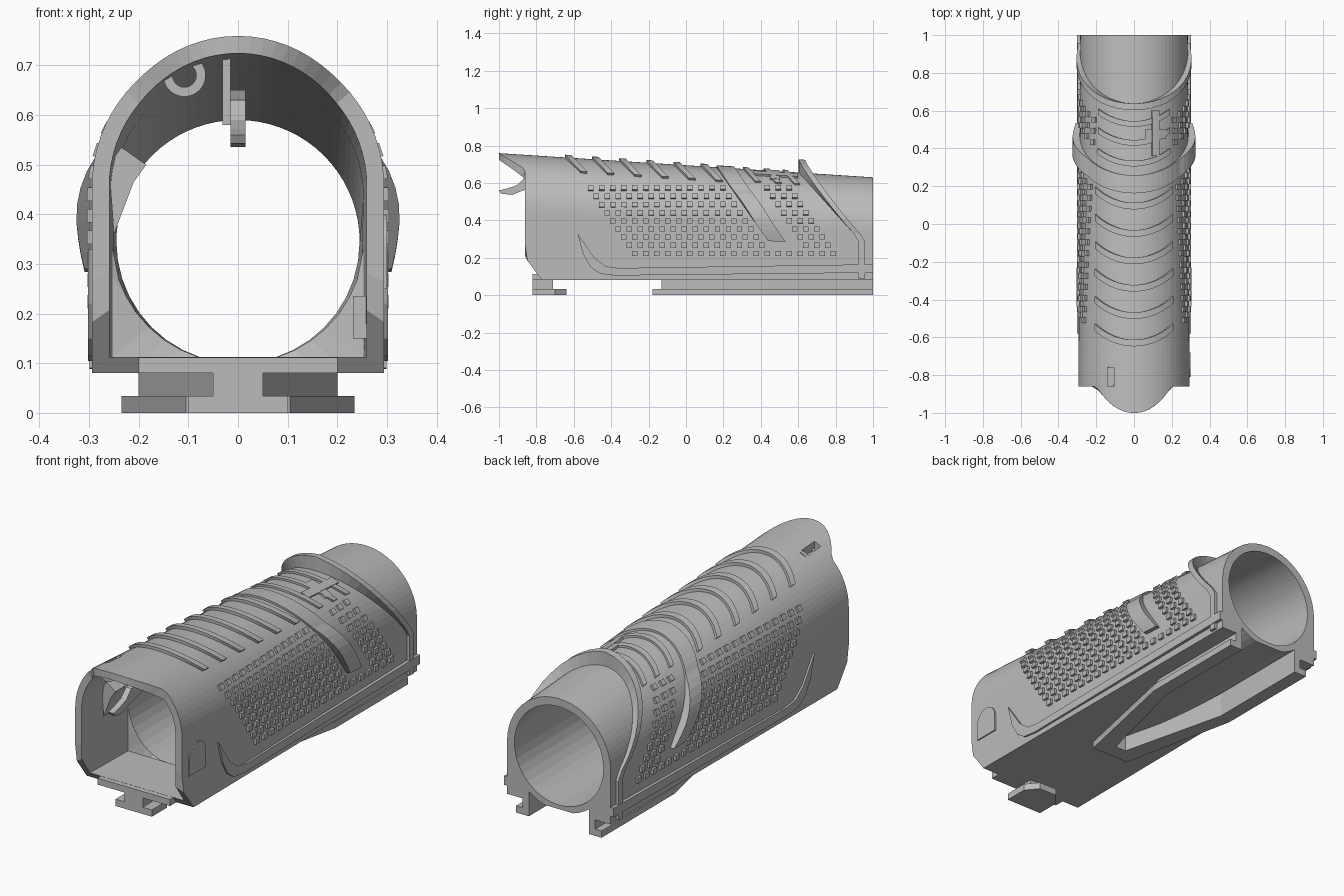
import bpy, bmesh, math
from mathutils import Matrix, Vector

if "Cube" in bpy.data.objects:
    bpy.data.objects.remove(bpy.data.objects["Cube"], do_unlink=True)

grey = bpy.data.materials.new("plain grey")
grey.use_nodes = True
grey.diffuse_color = (0.5, 0.5, 0.5, 1)
grey.node_tree.nodes["Principled BSDF"].inputs["Base Color"].default_value = (0.5, 0.5, 0.5, 1)
ARCH, LOW = 36, 20


def finish(name, bm):
    bmesh.ops.recalc_face_normals(bm, faces=bm.faces)
    me = bpy.data.meshes.new(name)
    bm.to_mesh(me)
    bm.free()
    ob = bpy.data.objects.new(name, me)
    me.materials.append(grey)
    bpy.context.collection.objects.link(ob)
    return ob


def loft(bm, rings, closed=False):
    """Skin a list of equal point loops, capping the ends unless closed."""
    loops = [[bm.verts.new(p) for p in r] for r in rings]
    n = len(loops[0])
    pairs = list(zip(loops, loops[1:])) + ([(loops[-1], loops[0])] if closed else [])
    for a, b in pairs:
        for i in range(n):
            j = (i + 1) % n
            bm.faces.new((a[i], a[j], b[j], b[i]))
    if not closed:
        bm.faces.new(loops[0])
        bm.faces.new(loops[-1])


def prism(name, pts, lo, hi, axis):
    """Extrude a flat outline along x, y or z."""
    put = {"x": lambda p, d: (d, p[0], p[1]),
           "y": lambda p, d: (p[0], d, p[1]),
           "z": lambda p, d: (p[0], p[1], d)}[axis]
    bm = bmesh.new()
    loft(bm, [[put(p, d) for p in pts] for d in (lo, hi)])
    return finish(name, bm)


def box(name, x0, x1, y0, y1, z0, z1):
    return prism(name, [(x0, y0), (x1, y0), (x1, y1), (x0, y1)], z0, z1, "z")


def circle(x, z, r, n):
    return [(x + r * math.cos(2 * math.pi * i / n), z + r * math.sin(2 * math.pi * i / n)) for i in range(n)]


def both_sides(half):
    """Complete an outline given for +x only."""
    return half + [(-x, y) for x, y in reversed(half)]


def cut(target, cutter):
    mod = target.modifiers.new("cut", "BOOLEAN")
    mod.object, mod.solver = cutter, "EXACT"
    bpy.context.view_layer.objects.active = target
    bpy.ops.object.modifier_apply(modifier=mod.name)


def radius(y):
    return 0.29 - 0.005 * y


def centre(y):
    return 0.405 - 0.06 * y


def skin(s, y, h):
    """Point on the outer skin at arch angle s from the top, raised by h."""
    r, c = radius(y) + h, centre(y)
    if abs(s) <= math.pi / 2:
        return Vector((r * math.sin(s), y, c + r * math.cos(s)))
    return Vector((math.copysign(r, s), y, c - radius(y) * (abs(s) - math.pi / 2)))


# Shell: arched outside, arched front cavity that narrows to a round bore
def section(y, wall, floor, bore=False, front=False):
    r = radius(y) - wall
    pts = []
    for i in range(ARCH + LOW):
        low = i > ARCH
        if not low:
            a = math.pi * i / ARCH
            u, v = r * math.cos(a), r * math.sin(a)
        else:
            a = math.pi * (i - ARCH) / LOW
            k = 1 if bore else 1 / max(abs(math.cos(a)), math.sin(a))
            u, v = -r * math.cos(a) * k, -math.sin(a) * k
        yy = y
        z = centre(y) + v
        if low:
            z = 0.345 + v * 0.245 if bore else centre(y) + v * (centre(y) - floor)
        if front:
            if z > 0.6 and abs(u) < 0.2:
                yy = y - 0.14 * (1 - (abs(u) / 0.2) ** 2.2)
                z = centre(yy) + v
            yy += 0.75 * max(0, 0.2 - z)
        pts.append((u, yy, z))
    return pts


bm = bmesh.new()
loft(bm, [section(-0.86, 0, 0.08, front=True), section(1, 0, 0.08),
          section(1, 0.04, 0.1, bore=True), section(-0.5, 0.04, 0.1, bore=True),
          section(-0.505, 0.04, 0.113), section(-0.86, 0.035, 0.113, front=True)], closed=True)
shell = finish("shell", bm)

# Pin housing under the nose, opened with the shell by a slot from above
bm, rings = bmesh.new(), []
for r, y in ((0.043, -0.875), (0.043, -0.74), (0.024, -0.74), (0.024, -0.875)):
    rings.append([(x, y, z) for x, z in circle(-0.108, 0.68, r, 24)])
loft(bm, rings, closed=True)
housing = finish("pin_housing", bm)
slot = box("slot_cutter", -0.14, -0.105, -0.86, -0.76, 0.69, 0.85)
cut(shell, slot)
cut(housing, slot)

# Pocket under the rear that bares the round tube
inner = [(0.03, -0.1), (0.165, 0.45), (0.165, 1.05)]
pocket = prism("pocket_cutter", both_sides(inner), 0.02, 0.22, "z")
tube = prism("tube_cutter", circle(0, 0.345, 0.277, 48), -0.5, 1.2, "y")
cut(pocket, tube)
cut(shell, pocket)
for helper in (slot, pocket, tube):
    bpy.data.objects.remove(helper, do_unlink=True)


# Raised bands wrapped over the arch
def band(name, y0, slope, reach, width, height, ymax=2):
    bm, rings, n = bmesh.new(), [], 36
    for i in range(n + 1):
        s = reach * (2 * i / n - 1)
        y = y0
        for _ in range(3):
            drop = 0.695 - 0.065 * y0 - skin(s, y, 0).z
            y = min(y0 + slope * drop, ymax)
        a, b, h = y - width / 2, y + width / 2, height(abs(s) / reach)
        rings.append([skin(s, a, -0.01), skin(s, a, h), skin(s, b, h), skin(s, b, -0.01)])
    loft(bm, rings)
    return finish(name, bm)


def bulge(t):
    """Low over the top, swelling at the sides and fading at the ends."""
    return 0.01 + 0.028 * math.sin(math.pi * max(0, t - 0.5) / 0.58)


for k in range(6):
    band("top_rib", -0.63 + 0.145 * k, 1.0, 0.75, 0.035, lambda t: 0.014)
for y in (0.32, 0.43, 0.53):
    band("rear_rib", y, 0.9, 0.7, 0.03, lambda t: 0.01)
band("middle_band", 0.21, 0.7, 1.88, 0.095, bulge)
band("rear_collar", 0.62, 0.9, 2.48, 0.035, lambda t: 0.014 + 0.056 * max(0, 1 - t * 1.5), 0.94)

# Grip studs in slanted rows on both sides
bm = bmesh.new()
for row in range(9):
    z = 0.57 - 0.0433 * row
    mid = 0.2 + 0.7 * (0.7 - z)
    y = -0.51 + 0.68 * (0.57 - z)
    while y < 0.585 + 0.7 * (0.57 - z):
        if abs(y - mid) > 0.09 or z < 0.24:
            lift = (z - centre(y)) / radius(y)
            s = math.pi / 2 - (math.asin(lift) if lift > 0 else lift)
            for side in (1, -1):
                p = skin(s * side, y, 0.003)
                tilt = Matrix.Rotation(side * (min(s, math.pi / 2) - math.pi / 2), 4, "Y")
                bmesh.ops.create_cube(bm, size=1, matrix=Matrix.Translation(p) @ tilt
                                      @ Matrix.Diagonal((0.018, 0.029, 0.027, 1)))
        y += 0.059
finish("grip_studs", bm)

# Swept ledge low on each side
ledge = [(-0.58, 0.33), (-0.55, 0.22), (-0.51, 0.15), (-0.46, 0.115), (-0.38, 0.105), (1, 0.12),
         (1, 0.165), (-0.36, 0.145), (-0.43, 0.155), (-0.49, 0.2)]
for side, label in ((1, "left"), (-1, "right")):
    prism(label + "_ledge", ledge, side * 0.275, side * 0.302, "x")

# Rails under the rear, meeting in a blunt tip around the open pocket
back = [(0.165, 1), (0.165, 0.45), (0.03, -0.1)]
prism("rail_flange", both_sides([(0.105, -0.18), (0.235, 0.43), (0.235, 1)] + back), 0, 0.034, "z")
prism("rail_web", both_sides([(0.05, -0.13), (0.2, 0.43), (0.2, 1)] + back), 0.034, 0.085, "z")

# Front foot
box("foot_block", -0.2, 0.2, -0.82, -0.74, 0.08, 0.112)
box("foot_stem", -0.05, 0.05, -0.82, -0.71, 0.03, 0.1)
prism("foot_flange", both_sides([(0.1, -0.82), (0.1, -0.7), (0.05, -0.64)]), 0, 0.034, "z")

# Button on the left wall
arc = circle(-0.745, 0.335, 0.065, 20)[:11]
prism("side_button", arc + [(-0.81, 0.25), (-0.68, 0.25)], 0.285, 0.3, "x")

# Tongue and hanging plate inside the nose
prism("tongue", [(-1, 0.56), (-0.95, 0.572), (-0.9, 0.59), (-0.86, 0.63), (-0.7, 0.65), (-0.7, 0.6),
                 (-0.87, 0.56), (-0.93, 0.536), (-0.99, 0.543)], -0.015, 0.015, "x")
box("hanging_plate", -0.031, -0.015, -0.85, -0.66, 0.58, 0.715)

# Inner wedge and latch block
prism("inner_wedge", [(-0.26, 0.5), (-0.235, 0.535), (-0.185, 0.5), (-0.21, 0.465), (-0.25, 0.36)],
      -0.7, -0.4, "y")
box("latch_block", 0.232, 0.265, -0.8, -0.6, 0.15, 0.235)

# Cross-shaped catch on the rear top
for name, s0, s1, y0, y1 in (("catch_bar", 0.33, 0.47, 0.36, 0.6), ("catch_arm", 0.2, 0.6, 0.45, 0.5)):
    bm = bmesh.new()
    loft(bm, [[skin(s, y0, -0.01), skin(s, y0, 0.011), skin(s, y1, 0.011), skin(s, y1, -0.01)]
              for s in (s0, (s0 + s1) / 2, s1)])
    finish(name, bm)
